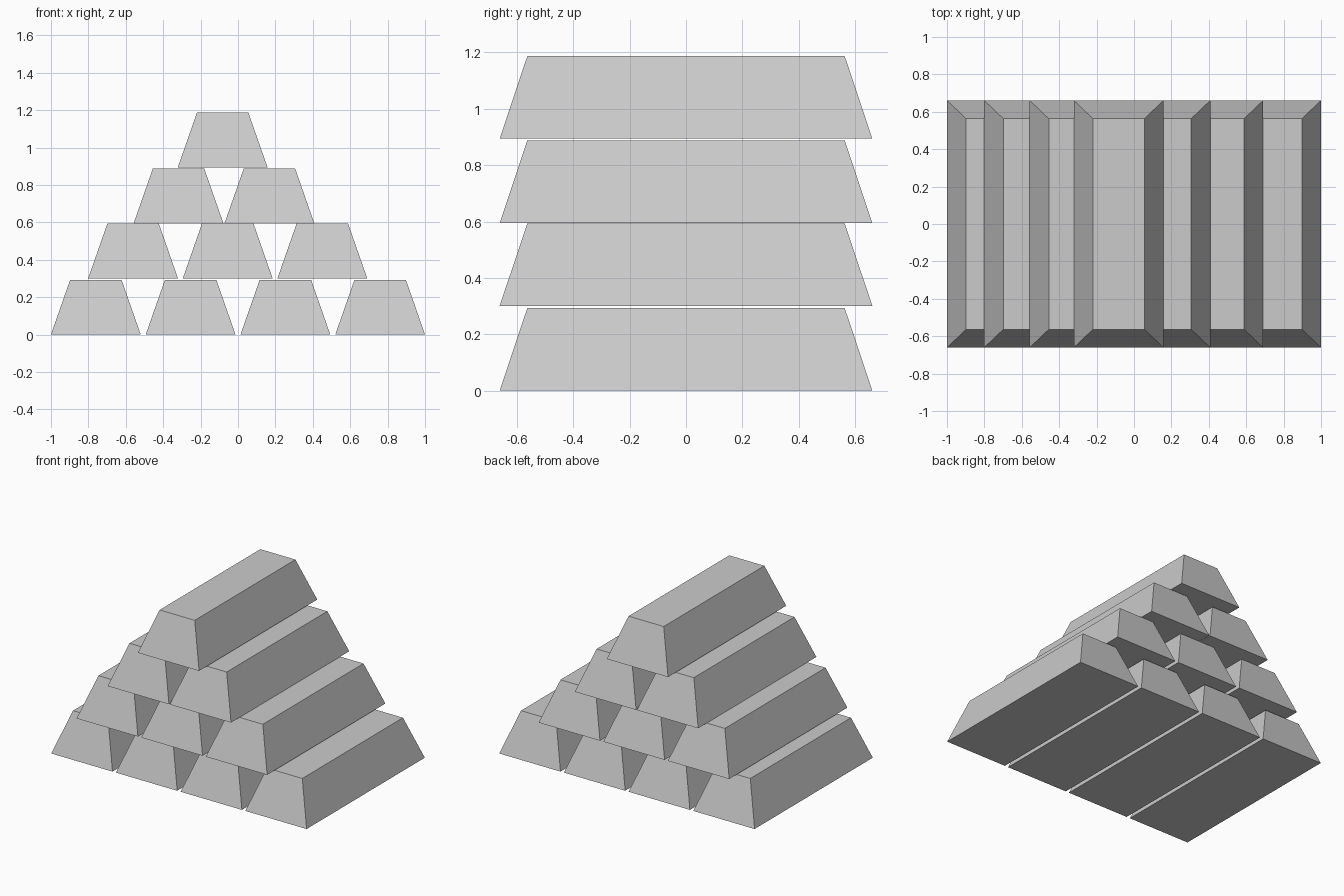
import bpy, bmesh
from mathutils import Vector

if "Cube" in bpy.data.objects:
    bpy.data.objects.remove(bpy.data.objects["Cube"])

HALF_W, HALF_L, HEIGHT = 0.24, 0.661, 0.293   # base half width / half length, bar height
TOP_X, TOP_Y = 0.1375 / HALF_W, 0.563 / HALF_L  # taper of the top face


def bar_mesh():
    """Tapered ingot with its base at z = 0."""
    bm = bmesh.new()
    bmesh.ops.create_cube(bm, size=2)
    for v in bm.verts:
        top = v.co.z > 0
        v.co = Vector((v.co.x * HALF_W * (TOP_X if top else 1),
                       v.co.y * HALF_L * (TOP_Y if top else 1),
                       HEIGHT if top else 0))
    mesh = bpy.data.meshes.new("bar")
    bm.to_mesh(mesh)
    bm.free()
    return mesh


# Rows of the stack: base height, first bar centre, spacing, number of bars
rows = [
    (0.0, -0.76, 0.5067, 4),
    (0.301, -0.561, 0.506, 3),
    (0.595, -0.318, 0.486, 2),
    (0.894, -0.082, 0.0, 1),
]

mesh = bar_mesh()
for r, (z, x0, step, count) in enumerate(rows, 1):
    for i in range(count):
        bar = bpy.data.objects.new(f"bar_row{r}_{i + 1}", mesh)
        bar.location = (x0 + i * step, 0, z)
        bpy.context.collection.objects.link(bar)
